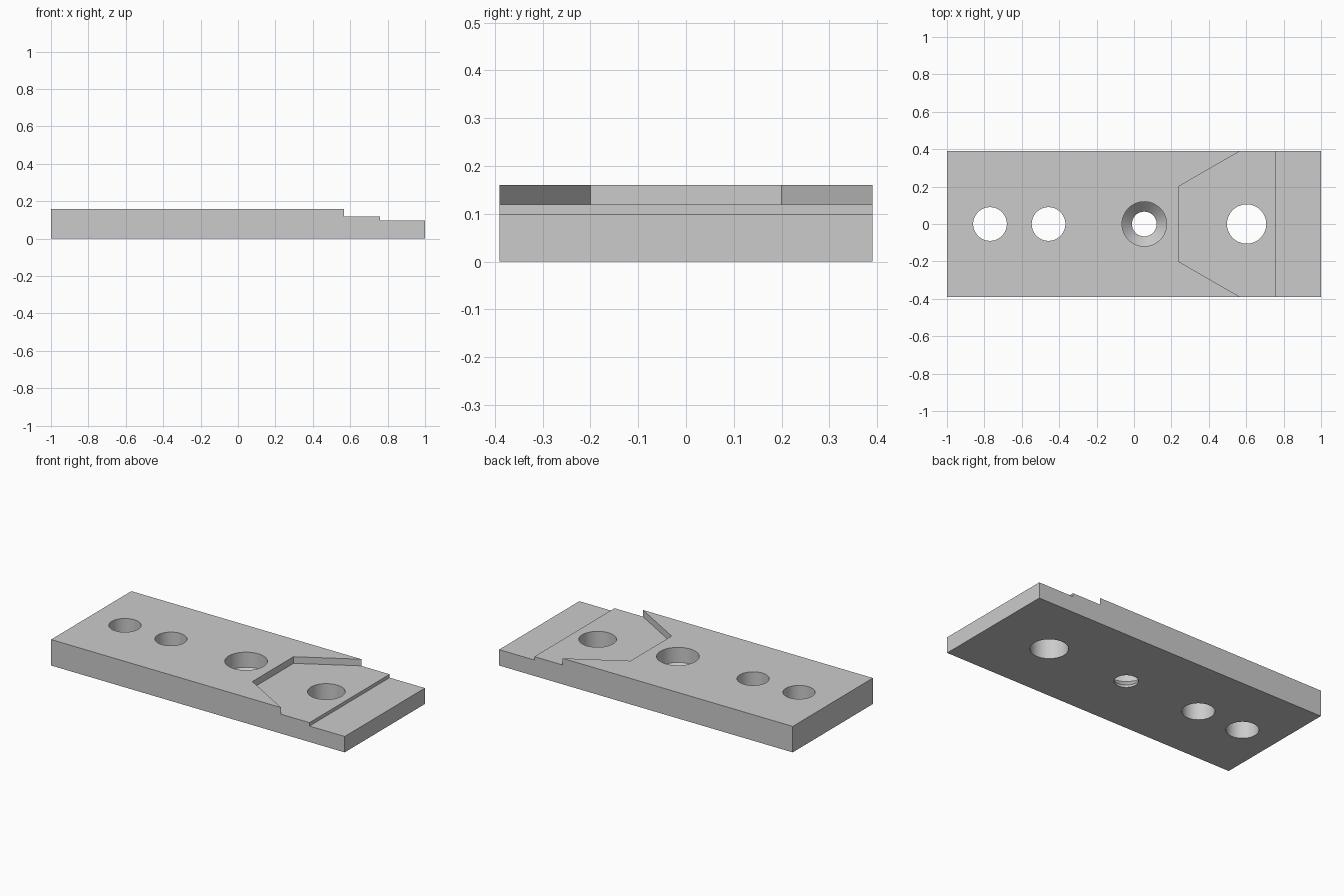
import bpy, bmesh, math

if "Cube" in bpy.data.objects:
    bpy.data.objects.remove(bpy.data.objects["Cube"], do_unlink=True)

LENGTH, HALF_W, THICK = 2.0, 0.39, 0.16
SEGMENTS = 64

steel = bpy.data.materials.new("plain_grey")
steel.use_nodes = True
grey = (0.6, 0.6, 0.6, 1)
steel.diffuse_color = grey
steel.node_tree.nodes["Principled BSDF"].inputs["Base Color"].default_value = grey


def make_object(name, bm):
    bmesh.ops.recalc_face_normals(bm, faces=bm.faces)
    mesh = bpy.data.meshes.new(name)
    bm.to_mesh(mesh)
    bm.free()
    mesh.materials.append(steel)
    obj = bpy.data.objects.new(name, mesh)
    bpy.context.collection.objects.link(obj)
    return obj


def prism(name, outline, z0, z1):
    """Extrude a flat outline from z0 up to z1."""
    bm = bmesh.new()
    face = bm.faces.new([bm.verts.new((x, y, z0)) for x, y in outline])
    top = bmesh.ops.extrude_face_region(bm, geom=[face])["geom"]
    verts = [v for v in top if isinstance(v, bmesh.types.BMVert)]
    bmesh.ops.translate(bm, verts=verts, vec=(0, 0, z1 - z0))
    return make_object(name, bm)


def turned(name, x, profile):
    """Round solid about a vertical axis at x, from (radius, z) pairs."""
    bm = bmesh.new()
    rings = []
    for r, z in profile:
        angles = [math.tau * i / SEGMENTS for i in range(SEGMENTS)]
        rings.append([bm.verts.new((x + r * math.cos(a), r * math.sin(a), z))
                      for a in angles])
    for low, high in zip(rings, rings[1:]):
        for i in range(SEGMENTS):
            j = (i + 1) % SEGMENTS
            bm.faces.new((low[i], low[j], high[j], high[i]))
    bm.faces.new(rings[0])
    bm.faces.new(rings[-1])
    return make_object(name, bm)


# Base plate
h = LENGTH / 2
plate = prism("mounting_plate", [(-h, -HALF_W), (h, -HALF_W), (h, HALF_W), (-h, HALF_W)],
              0, THICK)

# Tapered pocket, open to the sides and the end
inner, outer, floor = (0.238, 0.2), (0.567, HALF_W), 0.119
slope = (outer[1] - inner[1]) / (outer[0] - inner[0])
far = (outer[0] + 0.1, outer[1] + 0.1 * slope)
half = [inner, far, (1.2, far[1])]
outline = half + [(x, -y) for x, y in reversed(half)]
cutters = [prism("pocket_cutter", outline, floor, 0.4)]

# Lower step at the end
cutters.append(prism("step_cutter", [(0.76, -0.6), (1.3, -0.6), (1.3, 0.6), (0.76, 0.6)],
                     0.098, 0.5))

# Plain through holes
for x, r in ((-0.77, 0.09), (-0.457, 0.09), (0.602, 0.105)):
    cutters.append(turned("hole_cutter", x, [(r, -0.1), (r, 0.3)]))

# Recessed screw hole with a conical seat
cutters.append(turned("screw_hole_cutter", 0.055,
                      [(0.066, -0.1), (0.066, 0.014), (0.119, 0.067), (0.119, 0.3)]))

# Cut everything out of the plate
bpy.context.view_layer.objects.active = plate
for cutter in cutters:
    mod = plate.modifiers.new("cut", "BOOLEAN")
    mod.operation = "DIFFERENCE"
    mod.solver = "EXACT"
    mod.object = cutter
    bpy.ops.object.modifier_apply(modifier=mod.name)
    bpy.data.objects.remove(cutter, do_unlink=True)

# Smooth hole walls, sharp edges
for obj in bpy.context.selected_objects:
    obj.select_set(False)
plate.select_set(True)
bpy.ops.object.shade_smooth_by_angle(angle=math.radians(25))
